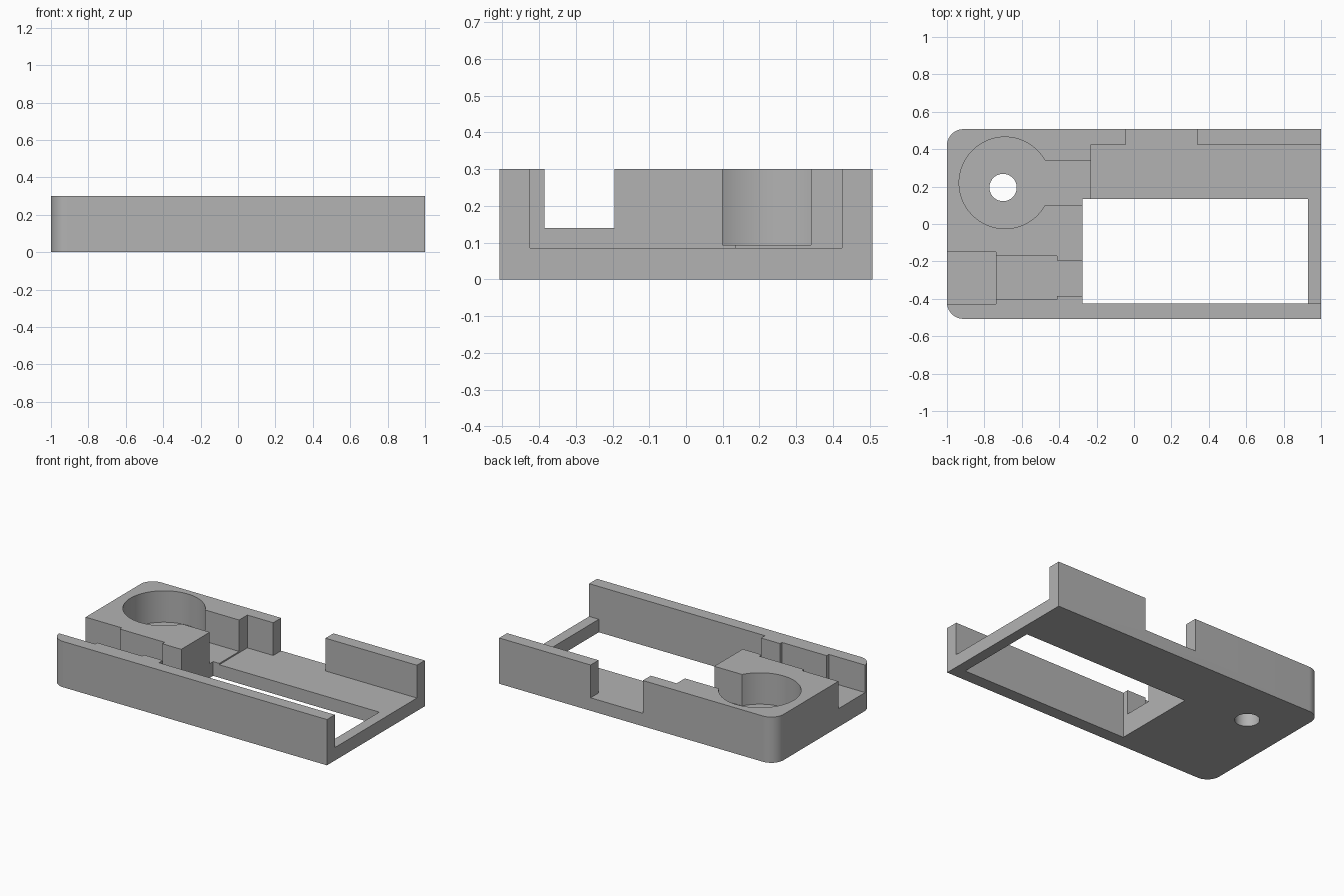
import bpy, bmesh
from math import sin, cos, pi, radians, asin

cube = bpy.data.objects.get("Cube")
if cube:
    bpy.data.objects.remove(cube, do_unlink=True)

grey = bpy.data.materials.new("matte grey")
grey.use_nodes = True
grey.diffuse_color = (0.45, 0.45, 0.45, 1)
grey.node_tree.nodes["Principled BSDF"].inputs["Base Color"].default_value = grey.diffuse_color


def arc(cx, cy, r, a0, a1, n):
    return [(cx + r * cos(a0 + (a1 - a0) * i / n), cy + r * sin(a0 + (a1 - a0) * i / n))
            for i in range(n + 1)]


def rect(x0, x1, y0, y1):
    return [(x0, y0), (x1, y0), (x1, y1), (x0, y1)]


def prism(name, outline, z0, z1):
    """Extrude a counter-clockwise outline from z0 to z1."""
    bm = bmesh.new()
    base = bm.faces.new([bm.verts.new((x, y, z0)) for x, y in outline])
    top = bmesh.ops.extrude_face_region(bm, geom=[base])["geom"]
    verts = [v for v in top if isinstance(v, bmesh.types.BMVert)]
    bmesh.ops.translate(bm, verts=verts, vec=(0, 0, z1 - z0))
    bmesh.ops.recalc_face_normals(bm, faces=bm.faces)
    mesh = bpy.data.meshes.new(name)
    bm.to_mesh(mesh)
    bm.free()
    mesh.materials.append(grey)
    obj = bpy.data.objects.new(name, mesh)
    bpy.context.collection.objects.link(obj)
    return obj


def cut(body, name, outline, z0, z1=0.5):
    """Carve a prism out of the body and discard the cutter."""
    tool = prism(name, outline, z0, z1)
    tool.hide_render = True
    mod = body.modifiers.new(name, "BOOLEAN")
    mod.operation, mod.solver, mod.object = "DIFFERENCE", "EXACT", tool
    bpy.context.view_layer.objects.active = body
    bpy.ops.object.modifier_apply(modifier=name)
    bpy.data.objects.remove(tool, do_unlink=True)


# Body: slab with two rounded corners at the closed end
W, R = 0.507, 0.088
outline = [(1, -W), (1, W)]
outline += arc(-1 + R, W - R, R, pi / 2, pi, 12)
outline += arc(-1 + R, -W + R, R, pi, 1.5 * pi, 12)
body = prism("tray_body", outline, 0, 0.3)

# Tray recess, open at the end and through the gap in the back wall
cut(body, "tray_recess", [
    (-0.275, -0.425), (1.1, -0.425), (1.1, 0.425), (0.337, 0.425), (0.337, 0.6),
    (-0.042, 0.6), (-0.042, 0.425), (-0.23, 0.425), (-0.23, 0.135), (-0.275, 0.135)], 0.085)

# Rectangular window through the floor
cut(body, "floor_window", rect(-0.275, 0.93, -0.425, 0.135), -0.1, 0.2)

# Round pocket with its neck leading into the tray
cx, cy, r, half = -0.69, 0.22, 0.245, 0.12
a = asin(half / r)
keyhole = arc(cx, cy, r, a, 2 * pi - a, 64)
keyhole += [(-0.2, cy - half), (-0.2, cy + half)]
cut(body, "round_pocket", keyhole, 0.094)

# Small drilled hole in the pocket floor
cut(body, "drilled_hole", arc(-0.70, 0.195, 0.073, 0, 2 * pi, 40)[:-1], -0.1, 0.2)

# Stepped cable channel along the front wall
cut(body, "cable_channel", [
    (-0.8, -0.405), (-0.412, -0.405), (-0.412, -0.385), (-0.2, -0.385),
    (-0.2, -0.195), (-0.412, -0.195), (-0.412, -0.17), (-0.8, -0.17)], 0.14)
cut(body, "channel_mouth", rect(-1.1, -0.737, -0.427, -0.15), 0.12)

# Smooth the rounded walls, keep the edges crisp
bpy.ops.object.select_all(action="DESELECT")
body.select_set(True)
bpy.context.view_layer.objects.active = body
bpy.ops.object.shade_smooth_by_angle(angle=radians(30))
